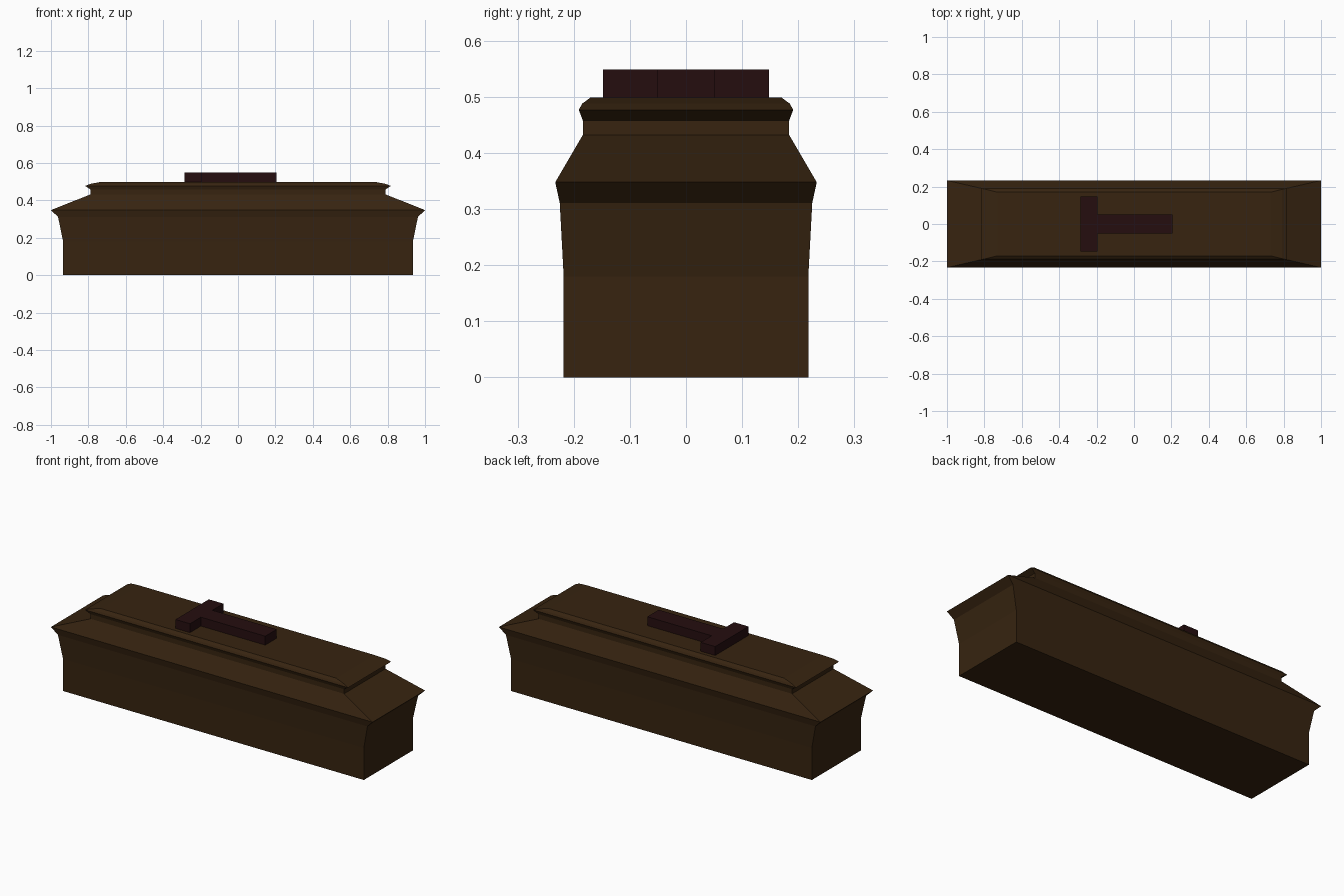
import bpy, bmesh

if "Cube" in bpy.data.objects:
    bpy.data.objects.remove(bpy.data.objects["Cube"])


def material(name, rgb):
    m = bpy.data.materials.new(name)
    m.diffuse_color = (*rgb, 1)
    m.use_nodes = True
    m.node_tree.nodes["Principled BSDF"].inputs["Base Color"].default_value = m.diffuse_color
    return m


def build(name, bm, mat):
    bmesh.ops.recalc_face_normals(bm, faces=bm.faces)
    me = bpy.data.meshes.new(name)
    bm.to_mesh(me)
    bm.free()
    me.materials.append(mat)
    ob = bpy.data.objects.new(name, me)
    bpy.context.collection.objects.link(ob)
    return ob


def loft(name, rings, mat):
    """Skin a stack of closed rings and cap both ends."""
    bm = bmesh.new()
    loops = [[bm.verts.new(p) for p in ring] for ring in rings]
    for a, b in zip(loops, loops[1:]):
        for i in range(len(a)):
            j = (i + 1) % len(a)
            bm.faces.new((a[i], a[j], b[j], b[i]))
    bm.faces.new(loops[0])
    bm.faces.new(loops[-1])
    return build(name, bm, mat)


def rect(hx, hy, z):
    return [(-hx, -hy, z), (hx, -hy, z), (hx, hy, z), (-hx, hy, z)]


wood = material("dark brown wood", (0.038, 0.0175, 0.0052))
trim = material("dark red wood", (0.0185, 0.0042, 0.0048))

# Box: straight sides flaring out to a rim
loft("box", [rect(0.935, 0.218, 0), rect(0.935, 0.218, 0.18),
             rect(0.962, 0.225, 0.311), rect(1.0, 0.233, 0.348)], wood)

# Lid: sloped shoulder, narrow neck and moulded top
loft("lid", [rect(1.0, 0.233, 0.348), rect(0.788, 0.184, 0.432),
             rect(0.788, 0.184, 0.458), rect(0.818, 0.191, 0.477),
             rect(0.79, 0.185, 0.488), rect(0.73, 0.17, 0.499)], wood)

# Raised T-shaped ornament on the lid
tee = [(-0.285, -0.148), (-0.195, -0.148), (-0.195, -0.051), (0.205, -0.051),
       (0.205, 0.051), (-0.195, 0.051), (-0.195, 0.148), (-0.285, 0.148)]
loft("lid_ornament", [[(x, y, z) for x, y in tee] for z in (0.497, 0.549)], trim)
